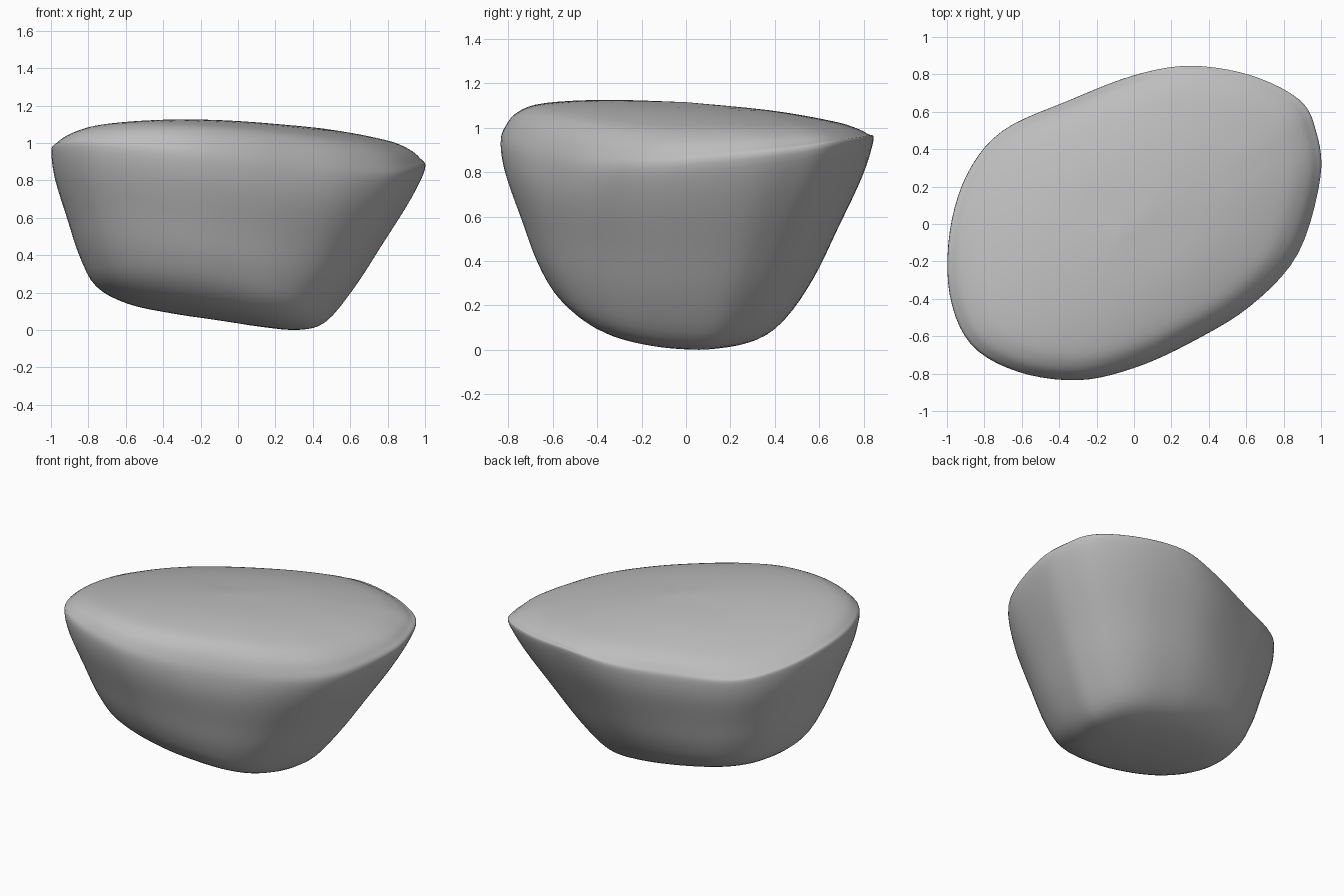
import bpy, bmesh
from mathutils import Vector

cube = bpy.data.objects.get("Cube")
if cube:
    bpy.data.objects.remove(cube, do_unlink=True)

# Widest outline of the boulder (x, y, z), paired with its smaller foot outline (x, y)
RIM = [(.995, .25, .86), (.97, .5, .89), (.88, .665, .92), (.62, .795, .94), (.3, .845, .95), (0, .795, .9),
       (-.35, .66, .87), (-.7, .5, .87), (-.89, .27, .91), (-.985, -.04, .95), (-.985, -.38, .97),
       (-.87, -.645, .99), (-.62, -.79, .97), (-.3, -.835, .93), (0, -.77, .88), (.3, -.635, .83),
       (.62, -.44, .81), (.875, -.16, .82)]
FOOT = [(.47, .08), (.45, .2), (.38, .33), (.26, .41), (.08, .45), (-.1, .46),
        (-.32, .43), (-.53, .36), (-.68, .22), (-.75, 0), (-.75, -.22),
        (-.66, -.42), (-.48, -.54), (-.22, -.58), (.0, -.54), (.2, -.46),
        (.34, -.33), (.43, -.13)]
FOOT_CENTRE = Vector((-.1, -.05))


def underside(x, y):
    return .02 + .15 * (.2 - x) + .25 * (y - .05) ** 2


def crown(x, y):
    """Low ridge along the long diagonal, falling off to both sides."""
    return 1.12 - .02 * x - .05 * y - .03 * (x + y) ** 2 - .12 * (x - y) ** 2


def spline(a, b, c, d, t):
    """Point on a smooth curve running from b to c."""
    return b + .5 * t * (c - a + t * (2 * a - 5 * b + 4 * c - d + t * (3 * (b - c) + d - a)))


def foot_ring(scale, lift):
    ring = []
    for p in FOOT:
        q = FOOT_CENTRE + (Vector(p) - FOOT_CENTRE) * scale
        ring.append(Vector((q.x, q.y, underside(q.x, q.y) + lift)))
    return ring


def side_ring(t, bulge):
    ring = []
    for low, high in zip(foot_ring(1, .07), RIM):
        p = low.lerp(Vector(high), t)
        out = Vector((p.x, p.y, 0)).normalized()
        ring.append(p + out * bulge)
    return ring


def crown_ring(scale, blend):
    return [Vector((x * scale, y * scale, z + (crown(x * scale, y * scale) - z) * blend))
            for x, y, z in RIM]


# Control rings from the underside, up the flanks and over the crown
rings = [foot_ring(0, -.01), foot_ring(.4, -.01), foot_ring(.75, .005), foot_ring(1, .07),
         side_ring(.22, .035), side_ring(.5, .035), side_ring(.8, .03), side_ring(1, 0),
         crown_ring(.975, .45), crown_ring(.91, .8), crown_ring(.78, .97),
         crown_ring(.45, 1), crown_ring(0, 1)]


def refine_around(ring, steps=5):
    n = len(ring)
    return [spline(ring[i - 1], ring[i], ring[(i + 1) % n], ring[(i + 2) % n], s / steps)
            for i in range(n) for s in range(steps)]


def refine_upward(stack, steps=4):
    last = len(stack) - 1
    out = []
    for i in range(last):
        four = [stack[max(0, min(last, i + k))] for k in (-1, 0, 1, 2)]
        out += [[spline(*pts, s / steps) for pts in zip(*four)] for s in range(steps)]
    return out + [stack[-1]]


stack = refine_upward([refine_around(r) for r in rings])

# Skin the rings, closing each end on a single point
bm = bmesh.new()
bottom, top = bm.verts.new(stack[0][0]), bm.verts.new(stack[-1][0])
loops = [[bm.verts.new(p) for p in ring] for ring in stack[1:-1]]
count = len(loops[0])
for j in range(count):
    k = (j + 1) % count
    bm.faces.new((bottom, loops[0][k], loops[0][j]))
    bm.faces.new((top, loops[-1][j], loops[-1][k]))
    for low, high in zip(loops, loops[1:]):
        bm.faces.new((low[j], low[k], high[k], high[j]))
bmesh.ops.recalc_face_normals(bm, faces=bm.faces)

# Rest the boulder on the ground
floor = min(v.co.z for v in bm.verts)
bmesh.ops.translate(bm, verts=bm.verts, vec=(0, 0, -floor))
for face in bm.faces:
    face.smooth = True
mesh = bpy.data.meshes.new("boulder")
bm.to_mesh(mesh)
bm.free()

stone = bpy.data.materials.new("stone_grey")
stone.use_nodes = True
colour = (.51, .51, .51, 1)
stone.diffuse_color = colour
stone.node_tree.nodes["Principled BSDF"].inputs["Base Color"].default_value = colour
mesh.materials.append(stone)

boulder = bpy.data.objects.new("boulder", mesh)
bpy.context.collection.objects.link(boulder)
